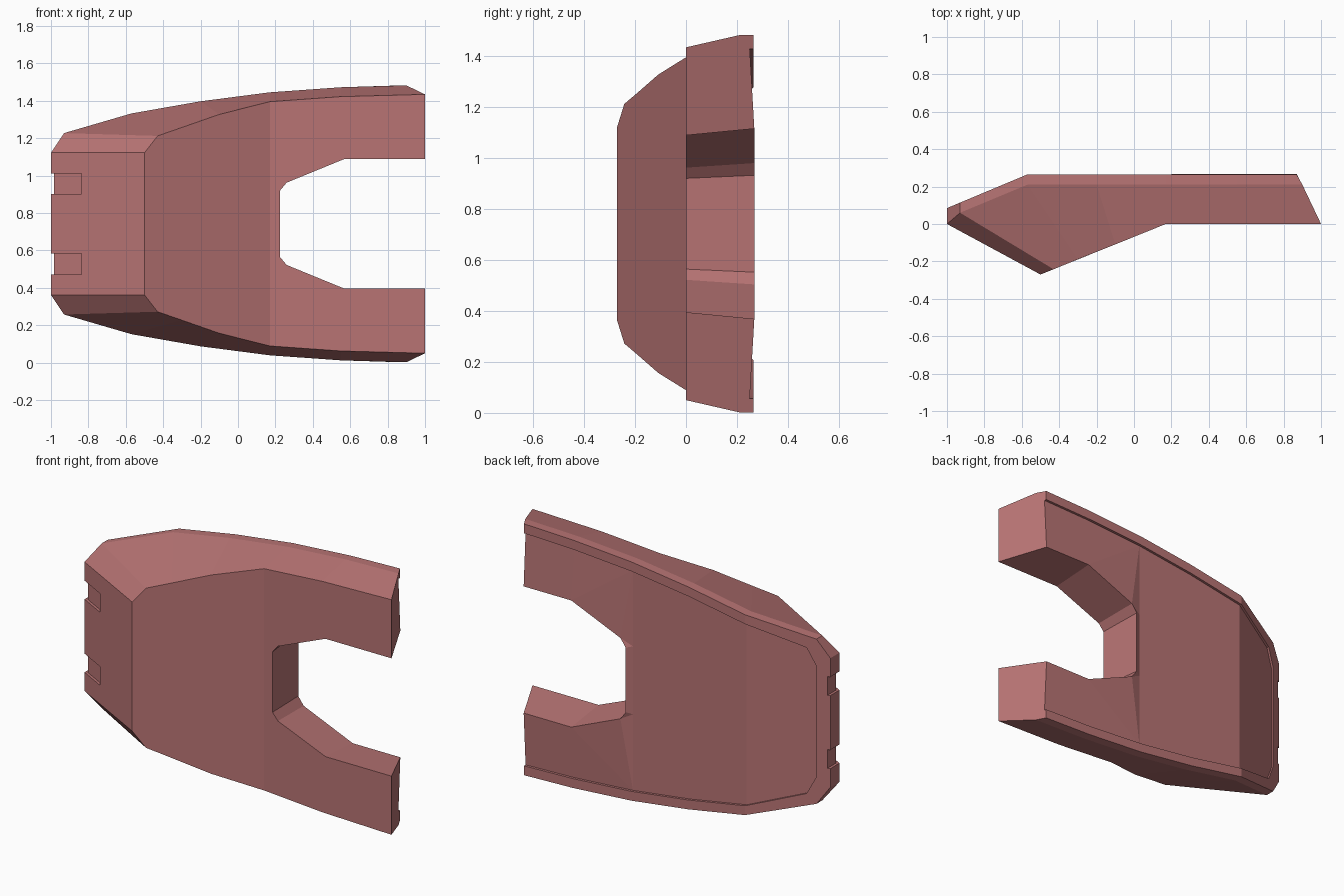
import bpy, bmesh, math
from mathutils import Matrix, Vector

if "Cube" in bpy.data.objects:
    bpy.data.objects.remove(bpy.data.objects["Cube"])

MID = 0.742  # height of the mirror plane

mat = bpy.data.materials.new("dusty red")
mat.use_nodes = True
mat.diffuse_color = (0.48, 0.175, 0.175, 1)
mat.node_tree.nodes["Principled BSDF"].inputs["Base Color"].default_value = mat.diffuse_color

bm = bmesh.new()
twin = {}


def ring(points):
    """Vertices (x, y, half height) above the mirror plane, with twins below it."""
    made = []
    for x, y, h in points:
        v = bm.verts.new((x, y, MID + h))
        twin[v] = bm.verts.new((x, y, MID - h))
        made.append(v)
    return made


def pair(*vs):
    """One face and its mirror image."""
    bm.faces.new(vs)
    bm.faces.new([twin[v] for v in reversed(vs)])


def span(*vs):
    """One face that crosses the mirror plane."""
    bm.faces.new(list(vs) + [twin[v] for v in reversed(vs)])


def strip(a, b):
    for i in range(len(a) - 1):
        pair(a[i], a[i + 1], b[i + 1], b[i])


# Outlines: front crease, widest edge, back rim, rim inner edge, recessed panel
heights = [0.38, 0.485, 0.59, 0.655, 0.703, 0.73, 0.74]
wide_x = [-1, -0.93, -0.57, -0.2, 0.17, 0.55]
front = ring([(-0.5, -0.27, 0.38), (-0.43, -0.242, 0.47), (-0.3, -0.189, 0.515),
              (-0.1, -0.109, 0.585), (0.17, 0, 0.653), (0.55, 0, 0.68), (1, 0, 0.692)])
wide = ring(zip(wide_x + [0.9], [0, 0.06] + [0.21] * 5, heights))


def back_y(x):
    return min(0.265, 0.085 + 0.18 * (x + 1) / 0.43)


rim = ring([(x, back_y(x), h) for x, h in zip(wide_x + [0.87], heights)])
inner = [(x, back_y(x), h - 0.055)
         for x, h in zip([-0.93, -0.88] + wide_x[2:] + [0.87], heights)]
lip = ring(inner)
panel = ring([(x, y - 0.015, h) for x, y, h in inner])

# Open notch between the two arms, flaring towards the back
notch_f = ring([(1, 0, 0.347), (0.57, 0, 0.347), (0.26, 0, 0.22), (0.225, 0, 0.178)])
notch_b = ring([(0.87, 0.268, 0.373), (0.56, 0.268, 0.373),
                (0.24, 0.268, 0.238), (0.205, 0.268, 0.19)])
fold, = ring([(0.17, 0.25, 0.2)])

# Sides, rim and notch walls
strip(front, wide)
strip(wide, rim)
strip(rim, lip)
strip(lip, panel)
strip(notch_f, notch_b)
span(notch_f[3], notch_b[3])

# Front plates and left end
span(wide[0], front[0])
span(*front[:5])
span(*front[4:], *notch_f)
for a, b in ((wide, rim), (rim, lip), (lip, panel)):
    span(a[0], b[0])

# Recessed back panel and sloped arm backs
span(*panel[:3])
span(*panel[2:5], fold)
span(fold, notch_b[3])
pair(fold, notch_b[3], notch_b[2])
pair(panel[4], fold, notch_b[2])
pair(panel[4], notch_b[2], notch_b[1])
pair(panel[4], notch_b[1], panel[5])
pair(panel[5], notch_b[1], notch_b[0], panel[6])

# Arm ends
pair(front[6], wide[6], rim[6], lip[6], panel[6], notch_b[0], notch_f[0])

bmesh.ops.recalc_face_normals(bm, faces=bm.faces)
mesh = bpy.data.meshes.new("curved_shell")
bm.to_mesh(mesh)
bm.free()
mesh.materials.append(mat)
shell = bpy.data.objects.new("curved_shell", mesh)
bpy.context.collection.objects.link(shell)

# Two shallow slots wrapping around the left edge
slope = math.atan2(-0.27, 0.5)
along = Vector((math.cos(slope), math.sin(slope), 0))
across = Vector((-along.y, along.x, 0))
cut = bmesh.new()
for side in (-1, 1):
    z = Vector((0, 0, MID + side * 0.215))
    mid = Vector((-1, 0, 0)) + along * 0.06 - across * 0.035 + z
    bmesh.ops.create_cube(cut, size=1, matrix=Matrix.Translation(mid)
                          @ Matrix.Rotation(slope, 4, "Z")
                          @ Matrix.Diagonal((0.25, 0.1, 0.11, 1)))
    bmesh.ops.create_cube(cut, size=1, matrix=Matrix.Translation(z + Vector((-1.035, 0.05, 0)))
                          @ Matrix.Diagonal((0.1, 0.4, 0.11, 1)))
cut_mesh = bpy.data.meshes.new("slot_cutter")
cut.to_mesh(cut_mesh)
cut.free()
cut_mesh.materials.append(mat)
cutter = bpy.data.objects.new("slot_cutter", cut_mesh)
cutter.hide_render = True
bpy.context.collection.objects.link(cutter)

mod = shell.modifiers.new("slots", "BOOLEAN")
mod.operation = "DIFFERENCE"
mod.solver = "EXACT"
mod.use_self = True
mod.object = cutter
bpy.context.view_layer.objects.active = shell
bpy.ops.object.modifier_apply(modifier=mod.name)
bpy.data.objects.remove(cutter)
